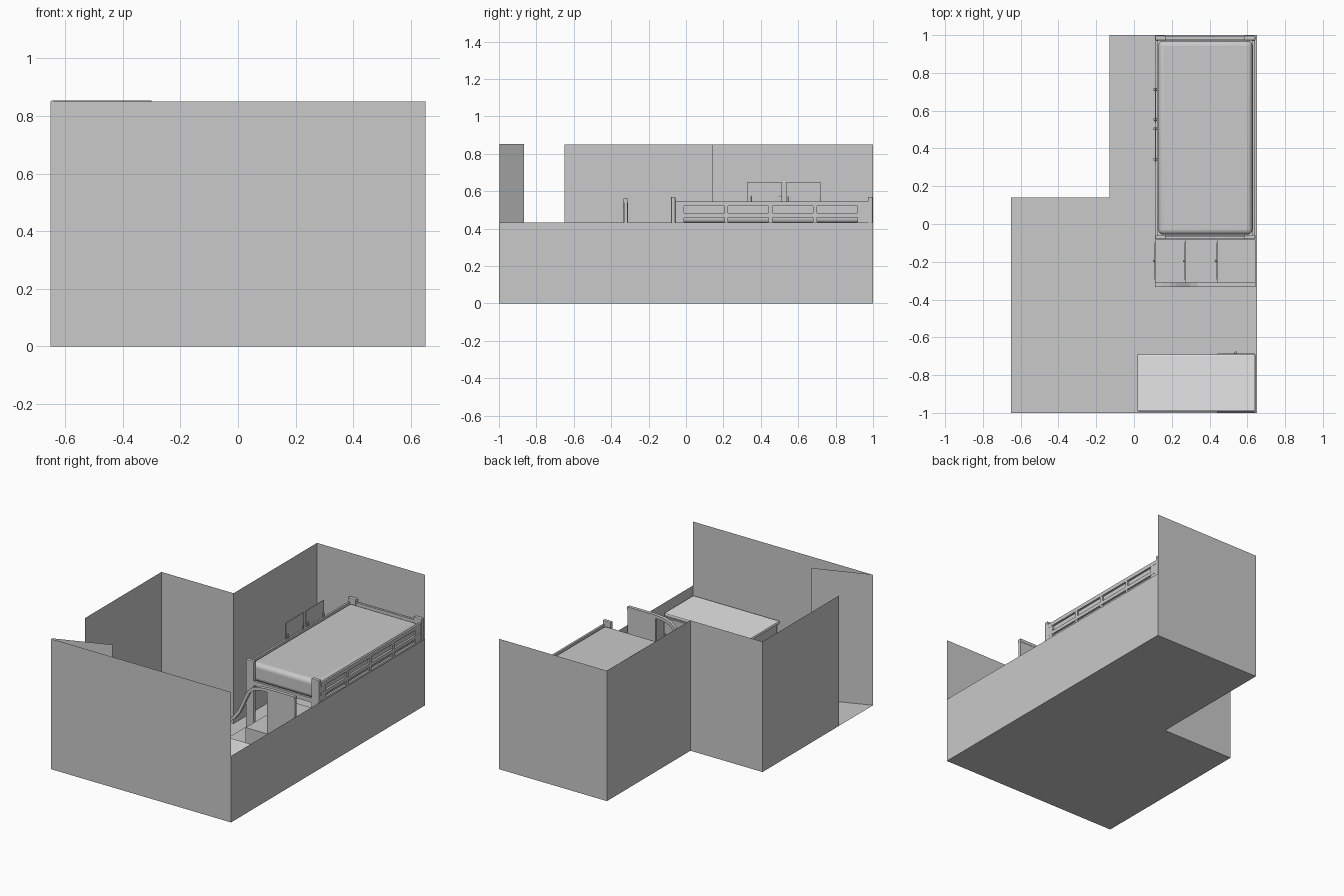
import bpy, bmesh, math

if "Cube" in bpy.data.objects:
    bpy.data.objects.remove(bpy.data.objects["Cube"])

def material(name, v):
    m = bpy.data.materials.new(name)
    m.diffuse_color = (v, v, v, 1)
    m.use_nodes = True
    m.node_tree.nodes["Principled BSDF"].inputs["Base Color"].default_value = m.diffuse_color
    return m

GREY = material("mid grey", 0.588)
LIGHT = material("light grey", 0.79)

def finish(name, bm, mat):
    me = bpy.data.meshes.new(name)
    bm.to_mesh(me)
    bm.free()
    me.materials.append(mat)
    ob = bpy.data.objects.new(name, me)
    bpy.context.collection.objects.link(ob)
    return ob

def box(name, x0, x1, y0, y1, z0, z1, mat=GREY, bevel=0.0, seg=1):
    bm = bmesh.new()
    bmesh.ops.create_cube(bm, size=1)
    for v in bm.verts:
        v.co = ((x0 + x1) / 2 + v.co.x * (x1 - x0),
                (y0 + y1) / 2 + v.co.y * (y1 - y0),
                (z0 + z1) / 2 + v.co.z * (z1 - z0))
    ob = finish(name, bm, mat)
    if bevel:
        mod = ob.modifiers.new("bevel", 'BEVEL')
        mod.width, mod.segments = bevel, seg
    return ob

def sheet(name, pts):
    bm = bmesh.new()
    bm.faces.new([bm.verts.new(p) for p in pts])
    return finish(name, bm, GREY)

def wall(name, a, b, h):
    return sheet(name, [(*a, 0), (*b, 0), (*b, h), (*a, h)])

def knob(name, x, y, z, r=0.006):
    bm = bmesh.new()
    bmesh.ops.create_uvsphere(bm, u_segments=10, v_segments=6, radius=r)
    bmesh.ops.translate(bm, verts=bm.verts, vec=(x, y, z))
    for f in bm.faces:
        f.smooth = True
    return finish(name, bm, GREY)

# room shell: L-shaped floor and thin walls, with a doorway on the left
H = 0.85
sheet("floor", [(-.65, -1, 0), (.65, -1, 0), (.65, 1, 0),
                (-.13, 1, 0), (-.13, .14, 0), (-.65, .14, 0)])
wall("front_wall", (-.65, -1), (.65, -1), H)
wall("low_right_wall", (.65, -1), (.65, 1), 0.433)
wall("back_wall", (.65, 1), (-.13, 1), H)
wall("inner_side_wall", (-.13, 1), (-.13, .14), H)
wall("inner_back_wall", (-.13, .14), (-.65, .14), H)
wall("left_wall", (-.65, .14), (-.65, -.65), H)
wall("open_door", (-.648, -.998), (-.30, -.865), 0.853)

# bed: corner posts with caps
for n, y0, y1 in (("foot", -.08, -.057), ("head", .972, .997)):
    for s, x0, x1 in (("left", .112, .168), ("right", .585, .642)):
        box(f"{n}_post_{s}", x0, x1, y0, y1, 0, .57, bevel=.004, seg=2)

# bed: side rails, each with two rows of four openings
for s, x0, x1 in (("left", .114, .127), ("right", .628, .641)):
    for i, (z0, z1) in enumerate(((.415, .435), (.46, .483), (.52, .545))):
        box(f"side_rail_{s}_{i}", x0, x1, -.057, .972, z0, z1)
    for i, (y0, y1) in enumerate(((-.057, -.01), (.205, .225), (.44, .462),
                                  (.68, .70), (.917, .972))):
        box(f"rail_upright_{s}_{i}", x0 + .001, x1 - .001, y0, y1, .43, .53)

# bed: end bars
box("foot_bar", .168, .585, -.078, -.063, .412, .44)
box("head_bar_low", .168, .585, .978, .992, .412, .44)
box("head_bar_top", .168, .585, .978, .992, .525, .548)

# bed: base and soft mattress
box("bed_base", .127, .628, -.06, .972, .405, .425)
mattress = box("mattress", .128, .627, -.056, .97, .425, .545, bevel=.028, seg=5)
bpy.context.view_layer.objects.active = mattress
mattress.select_set(True)
bpy.ops.object.shade_smooth_by_angle(angle=math.radians(40))

# bed: two upright guard panels on the open side
for i, (y0, y1) in enumerate(((.325, .512), (.535, .72))):
    box(f"guard_panel_{i}", .111, .117, y0, y1, .43, .65)
    for j, y in enumerate((y0 + .018, y1 - .008)):
        box(f"guard_clip_{i}_{j}", .103, .122, y - .007, y + .007, .535, .575, bevel=.004, seg=2)

# stairs: three drawer steps climbing towards the right wall
for i, (x0, x1) in enumerate(((.112, .272), (.272, .44), (.44, .61))):
    top = .127 * (i + 1)
    box(f"stair_step_{i}", x0, x1, -.31, -.082, 0, top)
    box(f"stair_drawer_{i}", x0 - .004, x0, -.295, -.097, top - .112, top - .015)
    knob(f"stair_knob_{i}", x0 - .007, -.195, top - .06)
box("stair_end_panel", .61, .642, -.31, -.082, 0, .381)

# handrail: S-shaped band, thick in y
path = [(.112, .27), (.15, .285), (.19, .312), (.225, .355), (.25, .405), (.275, .46),
        (.30, .51), (.335, .54), (.386, .555), (.45, .56), (.642, .56)]
bm = bmesh.new()
rings = []
for k, (x, z) in enumerate(path):
    xa, za = path[max(k - 1, 0)]
    xb, zb = path[min(k + 1, len(path) - 1)]
    d = math.hypot(xb - xa, zb - za)
    nx, nz = (zb - za) / d * .02, -(xb - xa) / d * .02
    rings.append([bm.verts.new(p) for p in ((x, -.333, z), (x, -.311, z),
                  (x + nx, -.311, z + nz), (x + nx, -.333, z + nz))])
for a, b in zip(rings, rings[1:]):
    for j in range(4):
        bm.faces.new((a[j], a[(j + 1) % 4], b[(j + 1) % 4], b[j]))
bm.faces.new(rings[0])
bm.faces.new(rings[-1])
bmesh.ops.recalc_face_normals(bm, faces=bm.faces)
finish("handrail", bm, GREY)
box("handrail_start_post", .112, .132, -.333, -.311, 0, .27)
box("handrail_panel", .44, .642, -.331, -.313, 0, .545)

# desk: light top, drawer cabinet and side leg
box("desk_top", .018, .642, -.992, -.69, .355, .375, mat=LIGHT, bevel=.006, seg=2)
box("desk_cabinet", .44, .642, -.999, -.692, 0, .355)
box("desk_leg", .03, .05, -.98, -.70, 0, .355)
for i in range(3):
    z0 = .015 + i * .114
    box(f"desk_drawer_{i}", .443, .639, -.692, -.685, z0, z0 + .106)
    knob(f"desk_knob_{i}", .538, -.681, z0 + .055)
